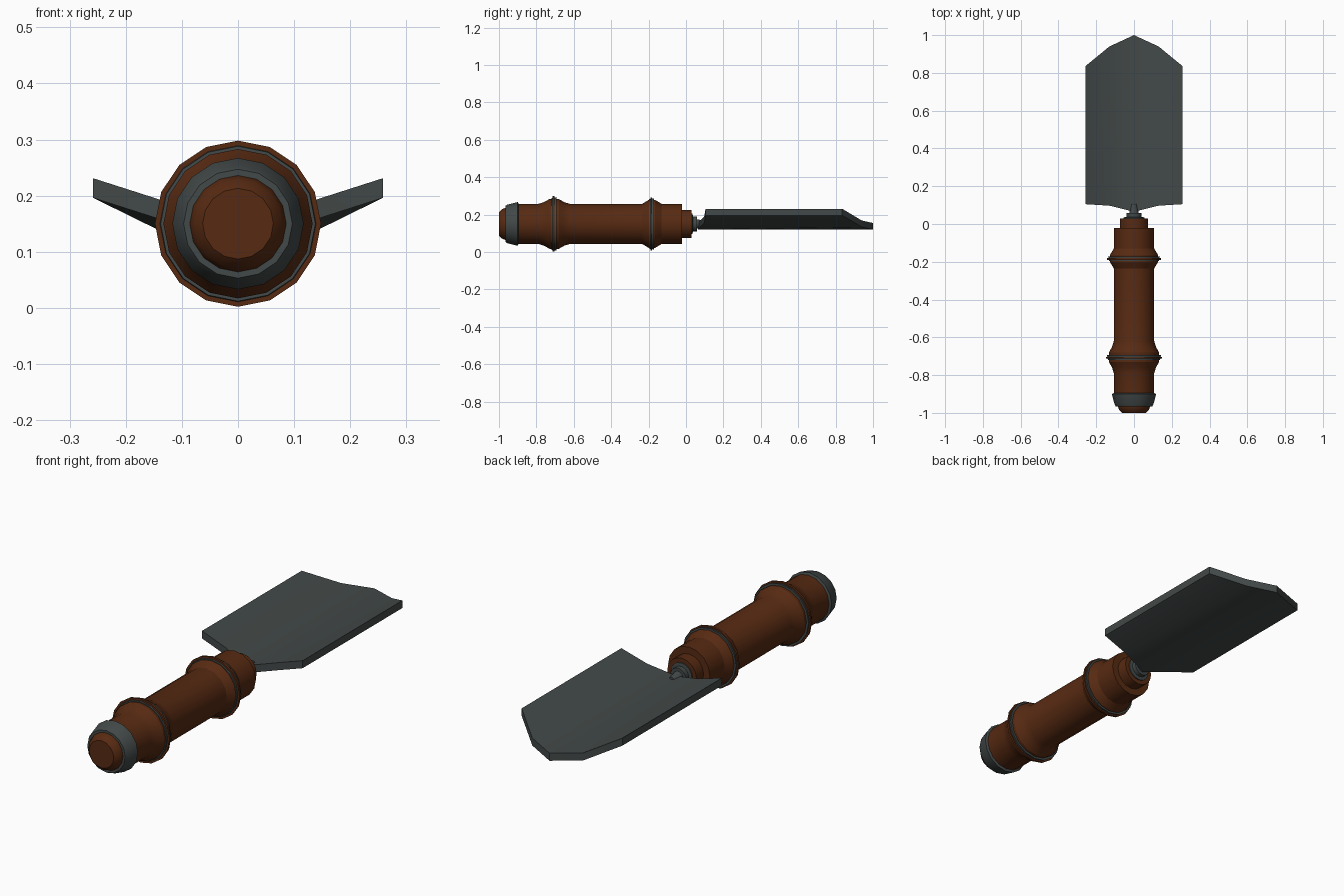
import bpy, bmesh, math

if "Cube" in bpy.data.objects:
    bpy.data.objects.remove(bpy.data.objects["Cube"])


def material(name, rgb):
    m = bpy.data.materials.new(name)
    m.diffuse_color = (*rgb, 1)
    m.use_nodes = True
    m.node_tree.nodes["Principled BSDF"].inputs["Base Color"].default_value = m.diffuse_color
    return m


WOOD = material("brown wood", (0.095, 0.023, 0.006))
STEEL = material("dark steel", (0.055, 0.066, 0.065))
AXIS_Z = 0.15


def finish(name, bm, mat, angle):
    bmesh.ops.recalc_face_normals(bm, faces=bm.faces)
    me = bpy.data.meshes.new(name)
    bm.to_mesh(me)
    bm.free()
    ob = bpy.data.objects.new(name, me)
    bpy.context.collection.objects.link(ob)
    me.materials.append(mat)
    bpy.ops.object.select_all(action='DESELECT')
    ob.select_set(True)
    bpy.context.view_layer.objects.active = ob
    bpy.ops.object.shade_smooth_by_angle(angle=math.radians(angle))
    return ob


def turned(name, profile, mat, sides=16):
    """Capped solid turned about the handle axis; profile is (y, radius)."""
    bm = bmesh.new()
    rings = []
    for y, r in profile:
        rings.append([bm.verts.new((r * math.sin(math.tau * i / sides), y,
                                    AXIS_Z + r * math.cos(math.tau * i / sides)))
                      for i in range(sides)])
    for a, b in zip(rings, rings[1:]):
        for i in range(sides):
            j = (i + 1) % sides
            bm.faces.new((a[i], a[j], b[j], b[i]))
    bm.faces.new(rings[0])
    bm.faces.new(rings[-1])
    return finish(name, bm, mat, 28)


# Wooden handle parts
turned("handle_end_plug", [(-1.0, .063), (-.985, .078), (-.965, .086), (-.94, .086)], WOOD)
turned("handle_grip", [(-.91, .107), (-.79, .107), (-.76, .116), (-.73, .133),
                       (-.68, .133), (-.65, .116), (-.62, .107),
                       (-.235, .107), (-.20, .128), (-.165, .128), (-.13, .107),
                       (-.022, .107)], WOOD)
turned("handle_shoulder", [(-.03, .075), (.03, .075)], WOOD)

# Steel end cap
turned("end_cap", [(-.965, .097), (-.955, .103), (-.9, .117), (-.895, .107)], STEEL)

# Paired rings: wooden bead beside a steel band
for label, y, r in (("rear", -.705, .148), ("front", -.183, .142)):
    turned(label + "_bead", [(y - .008, r), (y + .002, r)], WOOD)
    turned(label + "_band", [(y - .014, r - .01), (y + .012, r - .005)], STEEL)

# Steel neck joining the handle to the blade
turned("neck_collar", [(.025, .055), (.035, .055), (.037, .04), (.058, .04)], STEEL)
turned("neck_tang", [(.055, .026), (.105, .015)], STEEL)

# Folded blade: one half outline (x, y, top z), mirrored to the other side
T = .035
rows = [  # base, sides, tip
    [(0, .065, .155), (.13, .097, .190), (.258, .105, .231)],
    [(0, 1.0, .155), (.13, .94, .168), (.258, .835, .231)],
]
bm = bmesh.new()
full = [[(-x, y, z) for x, y, z in row[:0:-1]] + row for row in rows]
top = [[bm.verts.new(p) for p in row] for row in full]
low = [[bm.verts.new((x, y, z - T)) for x, y, z in row] for row in full]
for i in range(4):
    bm.faces.new((top[0][i], top[0][i + 1], top[1][i + 1], top[1][i]))
    bm.faces.new((low[0][i], low[1][i], low[1][i + 1], low[0][i + 1]))
    for k in (0, 1):
        bm.faces.new((top[k][i], low[k][i], low[k][i + 1], top[k][i + 1]))
for i in (0, 4):
    bm.faces.new((top[0][i], top[1][i], low[1][i], low[0][i]))
finish("blade", bm, STEEL, 30)
